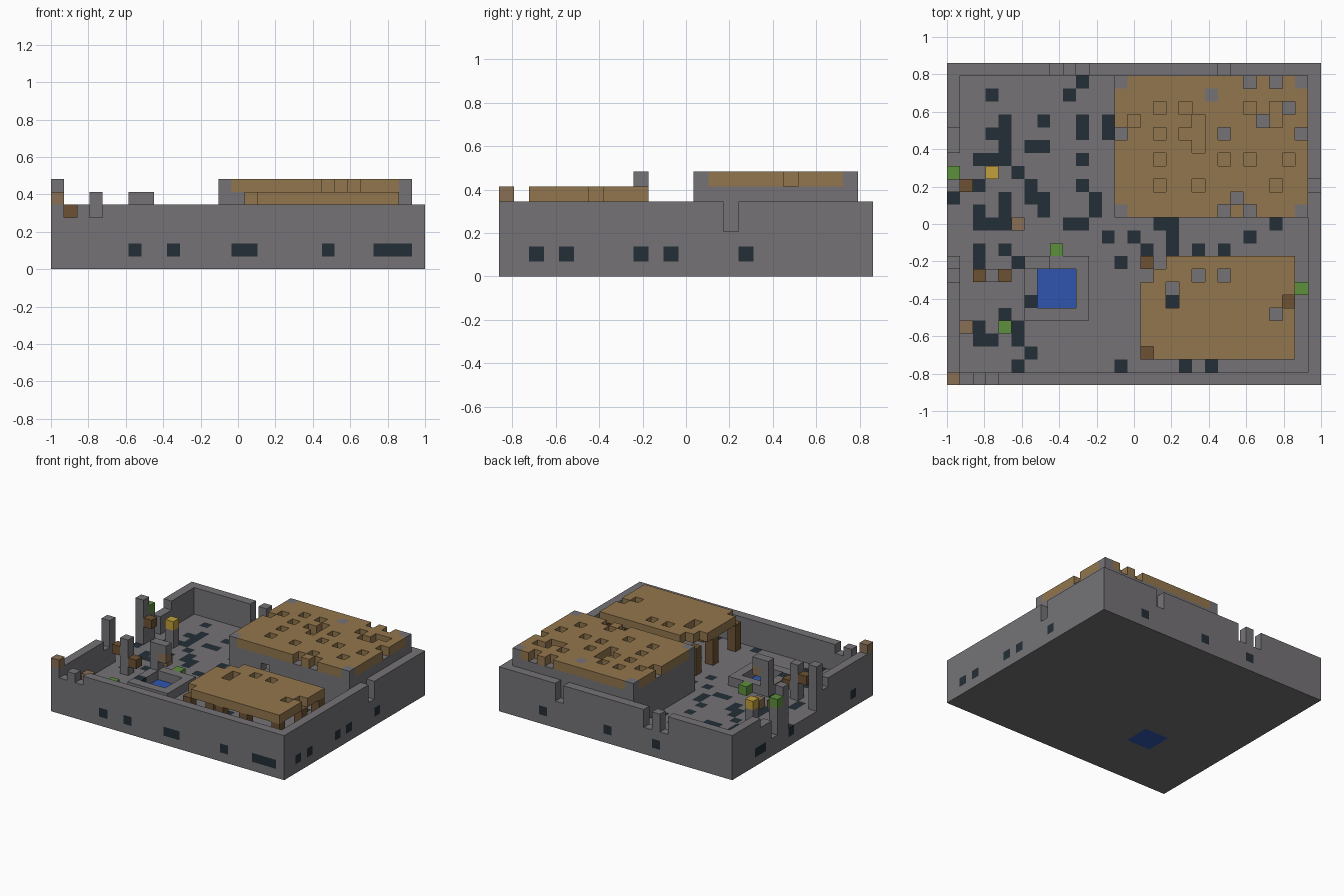
import bpy
import bmesh
from mathutils import Vector

cube = bpy.data.objects.get("Cube")
if cube:
    bpy.data.objects.remove(cube, do_unlink=True)

NX, NY = 29, 25            # plan size in blocks
S = 2 / NX                 # block edge length


def material(name, color):
    m = bpy.data.materials.new(name)
    m.use_nodes = True
    rgba = (*color, 1)
    m.diffuse_color = rgba
    m.node_tree.nodes["Principled BSDF"].inputs["Base Color"].default_value = rgba
    return m


stone = material("grey_stone", (.178, .171, .18))
dark = material("dark_stone", (.017, .028, .038))
tan = material("tan_roof", (.29, .181, .074))
wood = material("dark_wood", (.15, .085, .033))
dirt = material("worn_wood", (.25, .16, .09))
water = material("blue_water", (.03, .09, .43))
moss = material("green_moss", (.11, .28, .048))
flame = material("yellow_flame", (.53, .35, .045))

parts = {}                 # part name -> {block: material}
filled = set()             # every occupied block


def block(i, j, k):
    """Set of blocks; each argument is a number or an inclusive (first, last)."""
    spans = [a if isinstance(a, tuple) else (a, a) for a in (i, j, k)]
    rx, ry, rz = [range(a, b + 1) for a, b in spans]
    return {(x, y, z) for x in rx for y in ry for z in rz}


def add(name, cells, mat):
    cells = cells - filled
    parts.setdefault(name, {}).update({c: mat for c in cells})
    filled.update(cells)


# Well: water shaft, rim, post with arm and hanging bucket
add("well_water", block((7, 9), (6, 8), (0, 1)), water)
add("well_rim", block(6, 6, 2), dark)
add("well_rim", block((6, 10), (5, 9), 2) - block((7, 9), (6, 8), 2), stone)
add("well_post", block(6, 9, (3, 5)) | block(7, 9, 5), stone)
add("well_bucket", block(7, 9, 4), dirt)

# Floor slab with dark stones listed by row
dark_rows = {
    0: (6, 9, 14, 15, 21, 25, 26, 27), 1: (5, 13, 18, 20), 2: (6, 28),
    3: (0, 2, 3, 5), 4: (2, 5, 28), 5: (4,), 6: (17,), 9: (2, 5, 13, 28),
    10: (2, 4, 15, 17, 19, 21), 11: (12, 14, 17, 23, 28),
    12: (2, 3, 4, 9, 10, 16, 17, 25), 13: (2, 4, 7, 11), 14: (0, 4, 6, 7, 11),
    15: (2, 6, 10), 16: (5, 28), 17: (2, 3, 4, 10), 18: (4, 6, 7),
    19: (0, 3, 4, 10, 12), 20: (0, 4, 7, 10, 12), 22: (3, 9), 23: (10,),
    24: (9, 15, 23)}
add("floor", {(i, j, 1) for j, row in dark_rows.items() for i in row}, dark)
add("floor", block((0, NX - 1), (0, NY - 1), (0, 1)), stone)

# Outer walls with notches; the left one is partly ruined
E, N = NX - 1, NY - 1
add("front_wall", block((0, E), 0, (2, 4)) - block(1, 0, 4) - block(3, 0, 4), stone)
add("back_wall", block((0, E), N, (2, 4)).difference(
    *[block(i, N, (3, 4)) for i in (8, 10, 21)]), stone)
add("right_wall", block(E, (1, N - 1), (2, 4)) - block(E, 15, (3, 4)), stone)
for rows, top in (((1, 7), 4), (8, 3), (9, 6), (15, 6), (16, 4), ((18, 19), 3), ((20, 23), 4)):
    add("left_wall", block(0, rows, (2, top)), stone)
add("corner_cap", block(0, 0, 5), dirt)

# Loose pillars, brackets and small pieces in the yard
add("yard_pillar", block(3, 8, (2, 5)), stone)
add("torch_pillar", block(3, 16, (2, 3)), stone)
add("torch_flame", block(3, 16, 4), flame)
add("pillar_brackets", block(2, 8, 4) | block(4, 8, 3) | block(1, 15, 4), wood)
add("crates", block(1, 4, 2) | block(5, 12, 2), dirt)
add("shrubs", block(0, 16, 5) | block(8, 10, 2) | block(4, 4, 2) | block(27, 7, 2), moss)

# Hall: hollow stone walls, raised corners, flat ceiling and gapped roof
hall = block((13, 27), (13, 23), (2, 5)) - block((14, 26), (14, 22), (2, 5))
add("hall_walls", hall - block(17, 13, 4), stone)
corners = set().union(*[block(i, j, 6) for i in (13, 27) for j in (13, 23)])
add("hall_corners", corners | block(20, 22, 6), stone)
deep = {(24, 20), (26, 21), (21, 19), (22, 14)}
edge = {(23, 23), (25, 23), (13, 19), (27, 19), (21, 13), (23, 13)}
shallow = {(16, 21), (18, 21), (23, 21), (25, 21), (14, 20), (25, 20), (16, 19),
           (18, 19), (19, 18), (19, 19), (19, 20), (16, 17), (21, 17), (23, 17),
           (26, 17), (16, 15), (19, 15), (25, 15)}
add("hall_ceiling", {c for c in block((14, 26), (14, 22), 5) if c[:2] not in deep}, tan)
add("hall_roof", {c for c in block((13, 27), (13, 23), 6)
                  if c[:2] not in deep | edge | shallow}, tan)

# Open shed: timber posts under a gapped roof
for i in (15, 19, 22, 26):
    for j in (2, 6, 9):
        if j != 6 or i in (15, 26):
            add("shed_posts", block(i, j, (2, 4)), wood)
gaps = {(15, 9), (16, 9), (15, 8), (15, 2), (26, 6), (17, 6), (17, 7),
        (19, 8), (21, 8), (25, 5)}
add("shed_roof", {c for c in block((15, 26), (2, 9), 5) if c[:2] not in gaps}, tan)


def build(name, cells):
    """Mesh of the exposed block faces, coloured per block."""
    mats = list(dict.fromkeys(cells.values()))
    bm = bmesh.new()
    for cell, mat in cells.items():
        centre = Vector(cell) + Vector((.5 - NX / 2, .5 - NY / 2, .5))
        for axis in range(3):
            for sign in (-1, 1):
                n = Vector((0, 0, 0))
                n[axis] = sign
                if tuple(c + int(d) for c, d in zip(cell, n)) in filled:
                    continue
                u = Vector((0, 0, 0))
                u[(axis + 1) % 3] = 1
                v = n.cross(u)
                ring = (-u - v, u - v, u + v, v - u)
                face = bm.faces.new([bm.verts.new((centre + (n + r) / 2) * S) for r in ring])
                face.material_index = mats.index(mat)
    bmesh.ops.remove_doubles(bm, verts=bm.verts[:], dist=S / 100)
    mesh = bpy.data.meshes.new(name)
    bm.to_mesh(mesh)
    bm.free()
    for m in mats:
        mesh.materials.append(m)
    bpy.context.scene.collection.objects.link(bpy.data.objects.new(name, mesh))


for part_name, part_cells in parts.items():
    build(part_name, part_cells)
